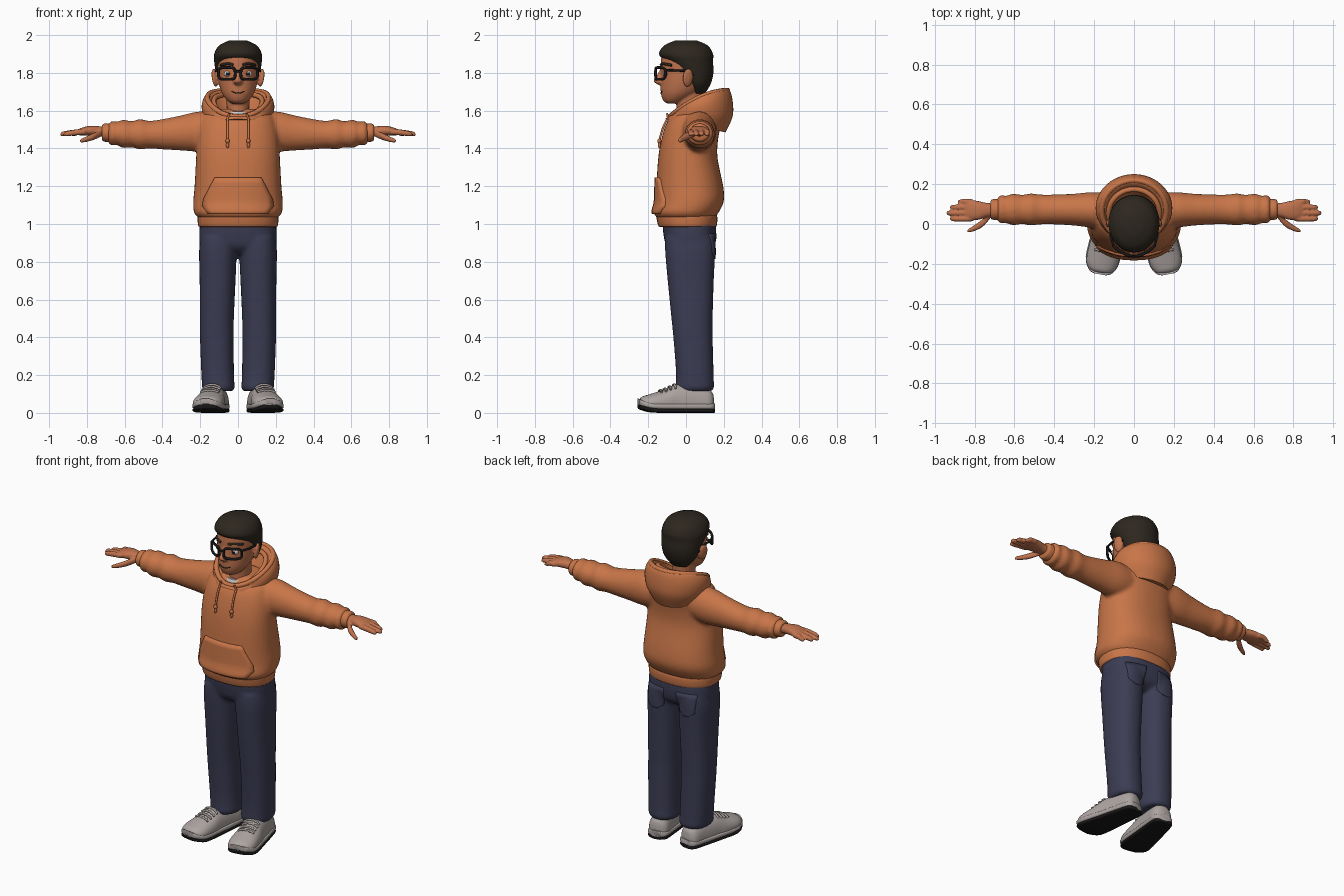
import bpy, bmesh, math, random
from mathutils import Vector, Matrix
from mathutils.bvhtree import BVHTree

random.seed(4)
cube = bpy.data.objects.get("Cube")
if cube:
    bpy.data.objects.remove(cube)


def material(name, r, g, b):
    m = bpy.data.materials.new(name)
    m.use_nodes = True
    m.diffuse_color = (r, g, b, 1)
    m.node_tree.nodes["Principled BSDF"].inputs["Base Color"].default_value = (r, g, b, 1)
    return m


ORANGE = material("orange_fleece", .58, .18, .065)
SKIN = material("warm_skin", .52, .17, .075)
NAVY = material("navy_denim", .045, .046, .088)
SHOE = material("pale_grey_shoe", .42, .375, .36)
HAIR = material("dark_brown_hair", .026, .02, .013)
BLACK = material("black_plastic", .01, .009, .009)
WHITE = material("off_white", .6, .58, .56)


def spline(a, b, c, d, f):
    """Smooth interpolation between b and c."""
    return b + .5 * f * (c - a + f * (2 * a - 5 * b + 4 * c - d + f * (3 * (b - c) + d - a)))


def loft(bm, secs, axis="z", n=40, power=2, steps=4, floor=None):
    """Skin rings (along, centre u, centre v, radius u, radius v, tilt, bow)."""
    secs = [tuple(s) + (0,) * (7 - len(s)) for s in secs]
    rings = []
    for i in range(len(secs) - 1):
        a, b, c, d = secs[max(i - 1, 0)], secs[i], secs[i + 1], secs[min(i + 2, len(secs) - 1)]
        rings += [[spline(*q, k / steps) for q in zip(a, b, c, d)] for k in range(steps)]
    rings.append(secs[-1])
    loops, e = [], 2 / power
    for t, cu, cv, ru, rv, tilt, bow in rings:
        loop = []
        for j in range(n):
            u, v = math.cos(math.tau * j / n), math.sin(math.tau * j / n)
            u, v = math.copysign(abs(u) ** e, u), math.copysign(abs(v) ** e, v)
            along, pu, pv = t + tilt * v + bow * v * v, cu + ru * u, cv + rv * v
            if floor is not None:
                pv = max(pv, floor)
            loop.append(bm.verts.new({"x": (along, pu, pv), "y": (pu, along, pv),
                                      "z": (pu, pv, along)}[axis]))
        loops.append(loop)
    for p, q in zip(loops, loops[1:]):
        for j in range(n):
            bm.faces.new((p[j], p[(j + 1) % n], q[(j + 1) % n], q[j]))
    bm.faces.new(loops[0])
    bm.faces.new(loops[-1])
    return [v for loop in loops for v in loop]


def ball(bm, centre, radii):
    m = Matrix.Translation(centre) @ Matrix.Diagonal((*radii, 1))
    return bmesh.ops.create_uvsphere(bm, u_segments=20, v_segments=14, radius=1, matrix=m)["verts"]


def place(name, data, mats, mirror):
    ob = bpy.data.objects.new(name, data)
    bpy.context.scene.collection.objects.link(ob)
    for m in mats:
        data.materials.append(m)
    if mirror:
        ob.modifiers.new("mirror", "MIRROR").use_mirror_merge = False
    return ob


def finish(name, bm, *mats, mirror=False, voxel=0, recalc=True):
    if recalc:
        bmesh.ops.recalc_face_normals(bm, faces=bm.faces)
    me = bpy.data.meshes.new(name)
    bm.to_mesh(me)
    me.shade_smooth()
    me.set_sharp_from_angle(angle=math.radians(50))
    ob = place(name, me, mats, mirror)
    if voxel:
        r = ob.modifiers.new("fuse", "REMESH")
        r.mode, r.voxel_size, r.use_smooth_shade = "VOXEL", voxel, True
        s = ob.modifiers.new("soften", "SMOOTH")
        s.factor, s.iterations = .5, 5
    return ob


def tube(name, pts, radius, mat, mirror=False, cyclic=False):
    cu = bpy.data.curves.new(name, "CURVE")
    cu.dimensions, cu.bevel_depth, cu.bevel_resolution, cu.use_fill_caps = "3D", radius, 2, True
    sp = cu.splines.new("POLY")
    sp.points.add(len(pts) - 1)
    for p, co in zip(sp.points, pts):
        p.co = (*co, 1)
    sp.use_cyclic_u = cyclic
    return place(name, cu, [mat], mirror)


def on_y(tree, x, z, off, side=-1):
    """Point on the front (side -1) or back (side 1) of a shape, pushed out by off."""
    hit = tree.ray_cast(Vector((x, 2 * side, z)), Vector((0, -side, 0)))[0]
    return Vector((x, (hit.y if hit else 0) + side * off, z))


def patch(name, tree, rows, mat, off, side=-1, mirror=False, cx=0):
    """Cloth patch that follows a body; rows are (height, half width)."""
    bm, grid, n = bmesh.new(), [], 12
    for (z0, w0), (z1, w1) in zip(rows, rows[1:]):
        for k in range(5):
            f = k / 4
            z, w = z0 + f * (z1 - z0), w0 + f * (w1 - w0)
            grid.append([bm.verts.new(on_y(tree, cx + w * (2 * j / n - 1), z, off, side)) for j in range(n + 1)])
    for p, q in zip(grid, grid[1:]):
        for j in range(n):
            bm.faces.new((p[j], p[j + 1], q[j + 1], q[j]) if side < 0 else (p[j], q[j], q[j + 1], p[j + 1]))
    bmesh.ops.remove_doubles(bm, verts=bm.verts, dist=.0005)
    ob = finish(name, bm, mat, mirror=mirror, recalc=False)
    s = ob.modifiers.new("thickness", "SOLIDIFY")
    s.thickness, s.offset = off + .008, -1


# Sweatshirt body with sleeves
bm = bmesh.new()
loft(bm, [(1.03, 0, 0, .205, .15), (1.06, 0, 0, .233, .172), (1.12, 0, .02, .237, .18),
          (1.2, 0, .02, .23, .177), (1.35, 0, .01, .222, .157), (1.45, 0, .02, .217, .15),
          (1.53, 0, .04, .205, .145), (1.58, 0, .05, .18, .12), (1.61, 0, .05, .1, .08)], power=2.3)
torso = BVHTree.FromBMesh(bm)
loft(bm, [(.08, .06, 1.49, .09, .09), (.2, .07, 1.49, .09, .106), (.3, .072, 1.482, .08, .093),
          (.4, .073, 1.475, .075, .08), (.47, .073, 1.473, .075, .073), (.52, .073, 1.475, .081, .081),
          (.56, .073, 1.475, .073, .069), (.61, .073, 1.477, .08, .075), (.64, .073, 1.48, .068, .06),
          (.67, .073, 1.48, .072, .066), (.69, .073, 1.48, .048, .042)], axis="x")
finish("sweatshirt", bm, ORANGE, mirror=True, voxel=.011)

# Ribbed hem and cuffs
bm = bmesh.new()
loft(bm, [(.985, 0, .008, .2, .145), (.99, 0, .008, .21, .154), (1.02, 0, .006, .214, .16),
          (1.045, 0, .004, .213, .16), (1.06, 0, .004, .2, .15)], power=2.3)
finish("waist_hem", bm, ORANGE)
bm = bmesh.new()
loft(bm, [(.66, .073, 1.482, .045, .04), (.675, .073, 1.482, .052, .049), (.71, .073, 1.484, .051, .047),
          (.72, .073, 1.484, .042, .038)], axis="x")
finish("sleeve_cuffs", bm, ORANGE, mirror=True)

# Hood lying on the shoulders
bm = bmesh.new()
loft(bm, [(1.52, 0, .05, .16, .16, -.035), (1.57, 0, .075, .185, .172), (1.63, 0, .08, .192, .167, .04, -.02),
          (1.67, 0, .07, .175, .16, .07, -.03), (1.665, 0, .06, .145, .137, .07, -.03),
          (1.62, 0, .05, .125, .12, .06, -.02), (1.56, 0, .04, .08, .08)], n=56)
finish("hood", bm, ORANGE)


def hood_ring(rx, ry, cy, z):
    angles = [math.tau * k / 64 for k in range(64)]
    return [(rx * math.cos(a), cy + ry * math.sin(a), z + .07 * math.sin(a) - .03 * math.sin(a) ** 2)
            for a in angles]


tube("hood_rim", hood_ring(.162, .152, .067, 1.668), .014, ORANGE, cyclic=True)
tube("hood_inner_fold", hood_ring(.128, .122, .052, 1.648), .014, ORANGE, cyclic=True)

# Front pocket and drawstrings
patch("front_pocket", torso, [(1.052, .16), (1.095, .19), (1.13, .185), (1.245, .125)], ORANGE, .011)
cord = [Vector((.045, -.1, 1.585))] + [on_y(torso, .055, 1.56 - .02 * k, .012) for k in range(7)]
tube("drawstrings", cord, .006, ORANGE, mirror=True)
bm = bmesh.new()
ball(bm, cord[-1], (.011, .011, .013))
ball(bm, cord[-1] - Vector((0, 0, .022)), (.008, .008, .016))
finish("drawstring_knots", bm, ORANGE, mirror=True)

# Shirt collar
bm = bmesh.new()
loft(bm, [(1.54, 0, .015, .085, .09), (1.58, 0, .015, .076, .087), (1.595, 0, .015, .068, .08)])
finish("shirt_collar", bm, WHITE)

# Trousers
bm = bmesh.new()
loft(bm, [(.84, 0, .022, .16, .08), (.88, 0, .022, .198, .125), (.95, 0, .02, .205, .14), (1.02, 0, .015, .2, .14)],
     power=2.5)
loft(bm, [(.115, .103, .045, .075, .09), (.135, .104, .047, .086, .102), (.17, .106, .047, .086, .1),
          (.25, .109, .045, .087, .1), (.4, .112, .037, .089, .104), (.5, .112, .032, .09, .109),
          (.7, .108, .025, .095, .122), (.85, .106, .022, .1, .132), (.93, .1, .02, .1, .13)], power=2.3)
hips = BVHTree.FromBMesh(bm)
finish("trousers", bm, NAVY, mirror=True, voxel=.01)
patch("back_pockets", hips, [(.815, .02), (.84, .055), (.95, .062)], NAVY, .004, side=1, mirror=True, cx=.105)

# Shoes, toes turned slightly out
turn = Matrix.Translation((.135, -.05, 0)) @ Matrix.Rotation(math.radians(10), 4, "Z")
bm = bmesh.new()
loft(bm, [(-.2, 0, .05, .03, .015), (-.185, 0, .05, .06, .035), (-.14, 0, .05, .08, .05), (-.06, 0, .05, .078, .075),
          (0, 0, .05, .07, .1), (.1, 0, .05, .063, .1), (.17, 0, .05, .058, .08), (.195, 0, .05, .035, .05)],
     axis="y", power=2.2, floor=.03)
bmesh.ops.transform(bm, matrix=turn, verts=bm.verts)
shoe = BVHTree.FromBMesh(bm)
finish("shoe_uppers", bm, SHOE, mirror=True)
for name, mat, low, thick, grow in (("shoe_midsoles", SHOE, .034, .018, 1), ("shoe_outsoles", BLACK, .012, .012, .98)):
    bm = bmesh.new()
    outline = [(-.206, .025, .03), (-.19, .016, .06), (-.13, .002, .086), (0, 0, .078), (.1, 0, .07),
               (.18, 0, .06), (.2, 0, .035)]
    loft(bm, [(y, 0, low + rise, w * grow, thick) for y, rise, w in outline], axis="y", power=3.5)
    bmesh.ops.transform(bm, matrix=turn, verts=bm.verts)
    finish(name, bm, mat, mirror=True)
for i in range(4):
    pts = []
    for k in range(9):
        p = turn @ Vector(((k - 4) * .012, -.09 + .025 * i + .004 * (k % 2), 1))
        hit = shoe.ray_cast(p, Vector((0, 0, -1)))[0]
        pts.append((hit or p) + Vector((0, 0, .004)))
    tube(f"shoe_laces_{i + 1}", pts, .006, SHOE, mirror=True)

# Hands
bm = bmesh.new()
loft(bm, [(.69, .073, 1.487, .03, .026), (.74, .07, 1.492, .036, .026), (.78, .068, 1.494, .047, .026),
          (.82, .07, 1.49, .05, .022), (.85, .07, 1.485, .045, .014)], axis="x", power=2.3)
for y, tip in ((.026, .925), (.055, .942), (.084, .925), (.112, .885)):
    loft(bm, [(.81, y, 1.488, .013, .015), (.85, y, 1.486, .015, .016), (tip - .02, y, 1.478, .013, .014),
              (tip - .005, y, 1.474, .009, .009), (tip, y, 1.473, .003, .003)], axis="x", n=16)
loft(bm, [(.72, .045, 1.482, .015, .018), (.76, .005, 1.465, .02, .019), (.8, -.02, 1.45, .015, .015),
          (.83, -.033, 1.441, .01, .011), (.837, -.035, 1.44, .004, .004)], axis="x", n=16)
finish("hands", bm, SKIN, mirror=True, voxel=.005)

# Head with neck, nose and ears
bm = bmesh.new()
loft(bm, [(1.638, 0, -.065, .03, .035), (1.652, 0, -.06, .055, .06), (1.69, 0, -.035, .084, .098),
          (1.74, 0, -.012, .1, .122), (1.8, 0, -.002, .106, .131), (1.86, 0, 0, .108, .133),
          (1.92, 0, 0, .098, .12), (1.96, 0, 0, .06, .07)])
face = BVHTree.FromBMesh(bm)
loft(bm, [(1.54, 0, .03, .068, .072), (1.6, 0, .02, .06, .07), (1.7, 0, .02, .062, .07)])
loft(bm, [(1.735, 0, -.13, .012, .012), (1.75, 0, -.14, .025, .028), (1.765, 0, -.142, .02, .03),
          (1.79, 0, -.132, .013, .022), (1.82, 0, -.125, .01, .012)], n=20)
for s in (-1, 1):
    ears = ball(bm, (0, 0, 0), (.014, .03, .05))
    bmesh.ops.transform(bm, verts=ears, matrix=Matrix.Translation((s * .122, .01, 1.775))
                        @ Matrix.Rotation(s * .4, 4, "Z") @ Matrix.Rotation(s * .15, 4, "Y"))
finish("head", bm, SKIN, voxel=.006)

# Eyes with dark pupils, brows and mouth
bm = bmesh.new()
ball(bm, on_y(face, .05, 1.795, -.012), (.024, .017, .018))
bm.normal_update()
for f in bm.faces:
    f.material_index = int(f.normal.y < -.86)
finish("eyes", bm, WHITE, BLACK, mirror=True)
tube("eyebrows", [on_y(face, .025 + .011 * k, 1.843 + .005 * math.sin(k * .6), .003) for k in range(7)],
     .007, HAIR, mirror=True)
tube("mouth", [on_y(face, .007 * k, 1.693 + .0004 * k * k, .001) for k in range(-5, 6)], .0025, HAIR)

# Glasses
def lens_point(x, z):
    return (x, -.162 + 5 * x * x, z)


rim = []
for k in range(40):
    c, s = math.cos(math.tau * k / 40), math.sin(math.tau * k / 40)
    rim.append(lens_point(.059 + .044 * math.copysign(abs(c) ** .5, c), 1.797 + .031 * math.copysign(abs(s) ** .5, s)))
tube("glasses_rims", rim, .0075, BLACK, mirror=True, cyclic=True)
tube("glasses_bridge", [lens_point(.006 * k, 1.808) for k in range(-3, 4)], .006, BLACK)
tube("glasses_temples", [lens_point(.103, 1.815), (.117, -.06, 1.813), (.117, .01, 1.81), (.112, .04, 1.785)],
     .006, BLACK, mirror=True)

# Hair: a cap covered in pointed locks that fan out from the crown
bm = bmesh.new()
loft(bm, [(1.69, 0, .065, .055, .035), (1.74, 0, .06, .098, .07), (1.8, 0, .045, .116, .1),
          (1.86, 0, .018, .126, .125), (1.9, 0, 0, .126, .143), (1.945, 0, 0, .1, .115), (1.972, 0, 0, .045, .055)])
cap = BVHTree.FromBMesh(bm)
crown, middle, count = Vector((0, .04, 1.99)), Vector((0, .02, 1.85)), 260
for i in range(count):
    h, a = 1 - 2 * (i + .5) / count, i * 2.39996
    r = math.sqrt(1 - h * h)
    out = Vector((r * math.cos(a), r * math.sin(a), h))
    p, normal = cap.ray_cast(middle + out, -out)[:2]
    if p is None or normal.z < -.6:
        continue
    if p.z < (1.905 if p.y < -.06 else 1.86 if p.y < .03 else 1.75):
        continue
    away = p - crown
    d = (away - normal * away.dot(normal)).normalized()
    d = (d + normal * random.uniform(-.05, .22) + d.cross(normal) * random.uniform(-.5, .5)).normalized()
    x = normal.cross(d).normalized()
    turn = Matrix((x, d.cross(x), d)).transposed().to_4x4()
    size = random.uniform(.65, .95)
    lock = loft(bm, [(0, 0, -.004, .01, .008), (.025, 0, .004, .024, .013), (.055, 0, .003, .019, .01),
                     (.088, 0, -.008, .002, .002)], n=8, steps=2)
    bmesh.ops.transform(bm, verts=lock, matrix=Matrix.Translation(p) @ turn @ Matrix.Scale(size, 4))
finish("hair", bm, HAIR)
